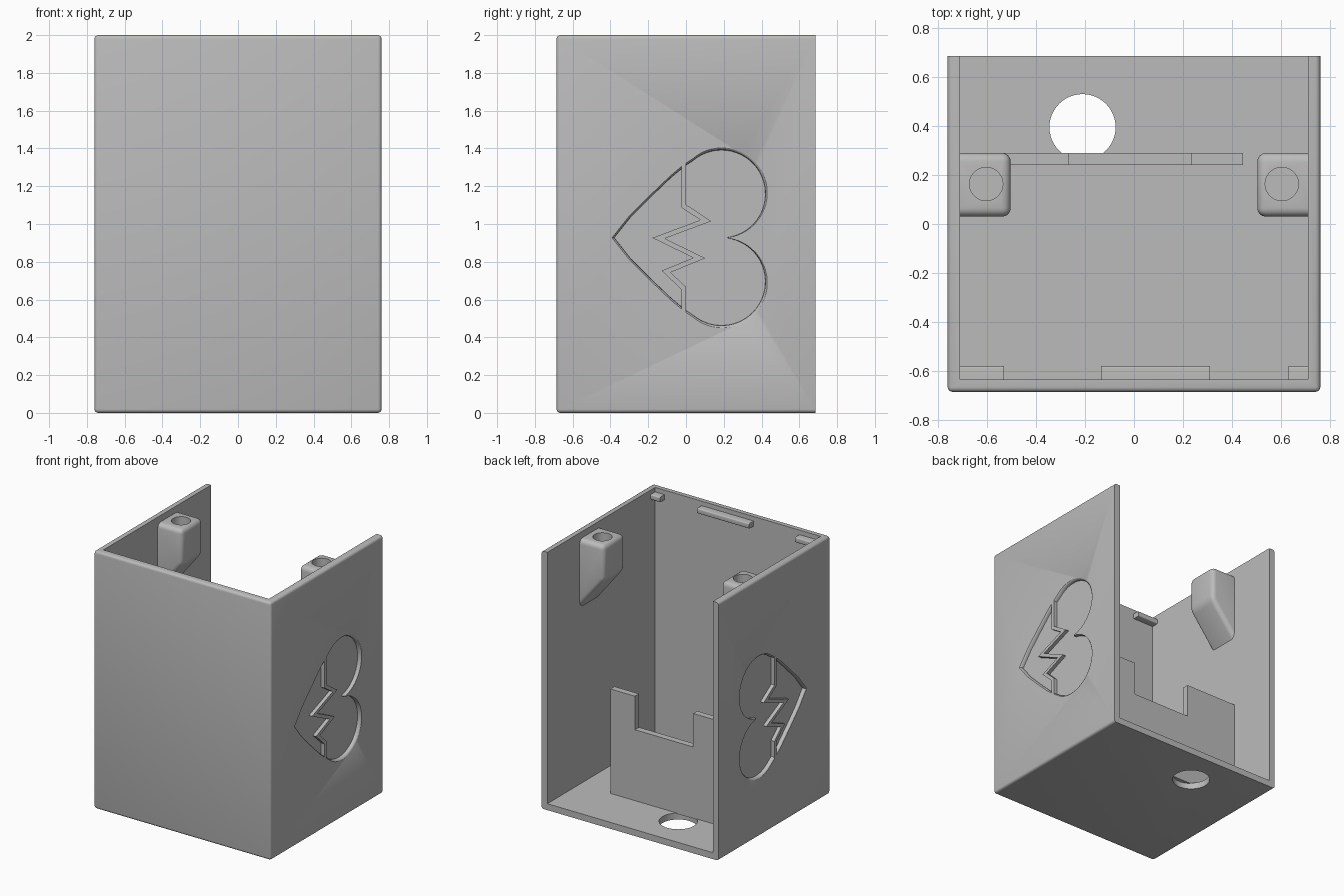
import bpy, bmesh, math
from mathutils import Vector

old = bpy.data.objects.get("Cube")
if old:
    bpy.data.objects.remove(old, do_unlink=True)

grey = bpy.data.materials.new("plain_grey")
grey.use_nodes = True
COLOUR = (0.5, 0.5, 0.5, 1)
grey.diffuse_color = COLOUR
grey.node_tree.nodes["Principled BSDF"].inputs["Base Color"].default_value = COLOUR


def make(name, bm):
    bmesh.ops.recalc_face_normals(bm, faces=bm.faces)
    mesh = bpy.data.meshes.new(name)
    bm.to_mesh(mesh)
    bm.free()
    mesh.materials.append(grey)
    obj = bpy.data.objects.new(name, mesh)
    bpy.context.collection.objects.link(obj)
    return obj


def loft(name, rings, rounding=0, keep=None):
    """Closed solid through matching rings of points; rounds the edges that keep() picks."""
    bm = bmesh.new()
    loops = [[bm.verts.new(p) for p in ring] for ring in rings]
    n = len(loops[0])
    for a, b in zip(loops, loops[1:]):
        for i in range(n):
            j = (i + 1) % n
            bm.faces.new((a[i], a[j], b[j], b[i]))
    bm.faces.new(loops[0][::-1])
    bm.faces.new(loops[-1])
    if rounding:
        edges = [e for e in bm.edges if keep(e)]
        bmesh.ops.bevel(bm, geom=edges, offset=rounding, segments=4,
                        profile=0.5, affect='EDGES')
    return make(name, bm)


def box(name, x, y, z, rounding=0, keep=None):
    rings = [[(x[0], y[0], h), (x[1], y[0], h), (x[1], y[1], h), (x[0], y[1], h)] for h in z]
    return loft(name, rings, rounding, keep)


def cylinder(name, x, y, r, z):
    turn = [math.tau * i / 48 for i in range(48)]
    return loft(name, [[(x + r * math.cos(t), y + r * math.sin(t), h) for t in turn] for h in z])


def cut(target, cutter):
    cutter.hide_render = True
    mod = target.modifiers.new("cut", 'BOOLEAN')
    mod.operation = 'DIFFERENCE'
    mod.solver = 'EXACT'
    mod.object = cutter
    bpy.context.view_layer.objects.active = target
    bpy.ops.object.modifier_apply(modifier=mod.name)
    bpy.data.objects.remove(cutter, do_unlink=True)


W, D, H, T = 0.76, 0.685, 2.0, 0.05

# Shell: rounded outside except around the open back
shell = box("shell", (-W, W), (-D, D), (0, H), 0.02,
            lambda e: not all(v.co.y > 0 for v in e.verts))
cut(shell, box("cavity", (T - W, W - T), (T - D, D + 1), (T, H + 1)))

# Cable hole in the floor
cut(shell, cylinder("cable_hole", -0.21, 0.395, 0.135, (-0.1, 0.1)))

# Heart outline in the (y, z) plane
MID, R = 0.927, 0.232
upper = [(-0.29, 1.04), (-0.19, 1.14), (-0.08, 1.245), (-0.01, 1.304)]
for i in range(33):
    a = math.radians(130 - i * 212 / 32)
    upper.append((0.188 + R * math.cos(a), MID + R + R * math.sin(a)))
heart = [(-0.38, MID)] + upper + [(y, 2 * MID - z) for y, z in reversed(upper)]

# Zigzag crack, left standing as a flush ridge
crack = [(-0.012, 1.5), (-0.012, 1.095), (0.105, 1.018), (-0.145, 0.925),
         (0.07, 0.82), (-0.105, 0.748), (-0.012, 0.66), (-0.012, 0.35)]


def ribbon(path, width):
    pts = [Vector(p) for p in path]
    sides = ([], [])
    for i, p in enumerate(pts):
        d0 = (p - pts[max(i - 1, 0)]).normalized()
        d1 = (pts[min(i + 1, len(pts) - 1)] - p).normalized()
        d0, d1 = (d0 if i else d1), (d1 if i < len(pts) - 1 else d0)
        n0, n1 = Vector((-d0.y, d0.x)), Vector((-d1.y, d1.x))
        miter = (n0 + n1).normalized()
        miter *= width / 2 / miter.dot(n0)
        sides[0].append(p + miter)
        sides[1].append(p - miter)
    return sides[0] + sides[1][::-1]


for s in (-1, 1):
    # Depth below the wall face and outline growth give a softened rim
    steps = [(0.028, 1), (0.012, 1.004), (0.004, 1.014), (0, 1.028), (-0.02, 1.028)]
    engraving = loft("engraving", [
        [(s * (W - d), 0.05 + (y - 0.05) * k, MID + (z - MID) * k) for y, z in heart]
        for d, k in steps])
    strip = ribbon(crack, 0.026)
    cut(engraving, loft("crack", [[(s * x, y, z) for y, z in strip] for x in (0.6, 0.9)]))
    cut(shell, engraving)

    # Screw boss with a sloped underside
    wall = W - T + 0.005
    profile = [(0.503, 1.95), (0.503, 1.68), (wall, 1.415), (wall, 1.95)]
    boss = loft("screw_boss_" + ("left" if s > 0 else "right"),
                [[(s * x, y, z) for x, z in profile] for y in (0.03, 0.29)], 0.035,
                lambda e: not all(abs(v.co.x) > 0.7 for v in e.verts))
    cut(boss, cylinder("screw_hole", s * 0.603, 0.163, 0.068, (1.72, 2.1)))

# Notched divider standing on the floor
left, right, low, top = 0.445, T - W - 0.005, 0.60, 0.86
outline = [(right, T - 0.005), (left, T - 0.005), (left, top), (0.235, top), (0.235, low),
           (-0.265, low), (-0.265, top), (right, top)]
loft("divider", [[(x, y, z) for x, z in outline] for y in (0.24, 0.29)])

# Lid catches inside the front wall
for label, x in (("right", (-0.715, -0.53)), ("middle", (-0.135, 0.31)), ("left", (0.63, 0.715))):
    box("lid_catch_" + label, x, (T - D - 0.005, -0.58), (1.925, 1.965), 0.008,
        lambda e: all(v.co.y > -0.6 for v in e.verts) and abs(e.verts[0].co.z - e.verts[1].co.z) < 0.01)

# Smooth rounded edges, keep corners sharp
bpy.ops.object.select_all(action='DESELECT')
for obj in bpy.context.scene.objects:
    if obj.type == 'MESH' and grey.name in obj.data.materials:
        obj.select_set(True)
        bpy.context.view_layer.objects.active = obj
bpy.ops.object.shade_smooth_by_angle(angle=math.radians(30))
